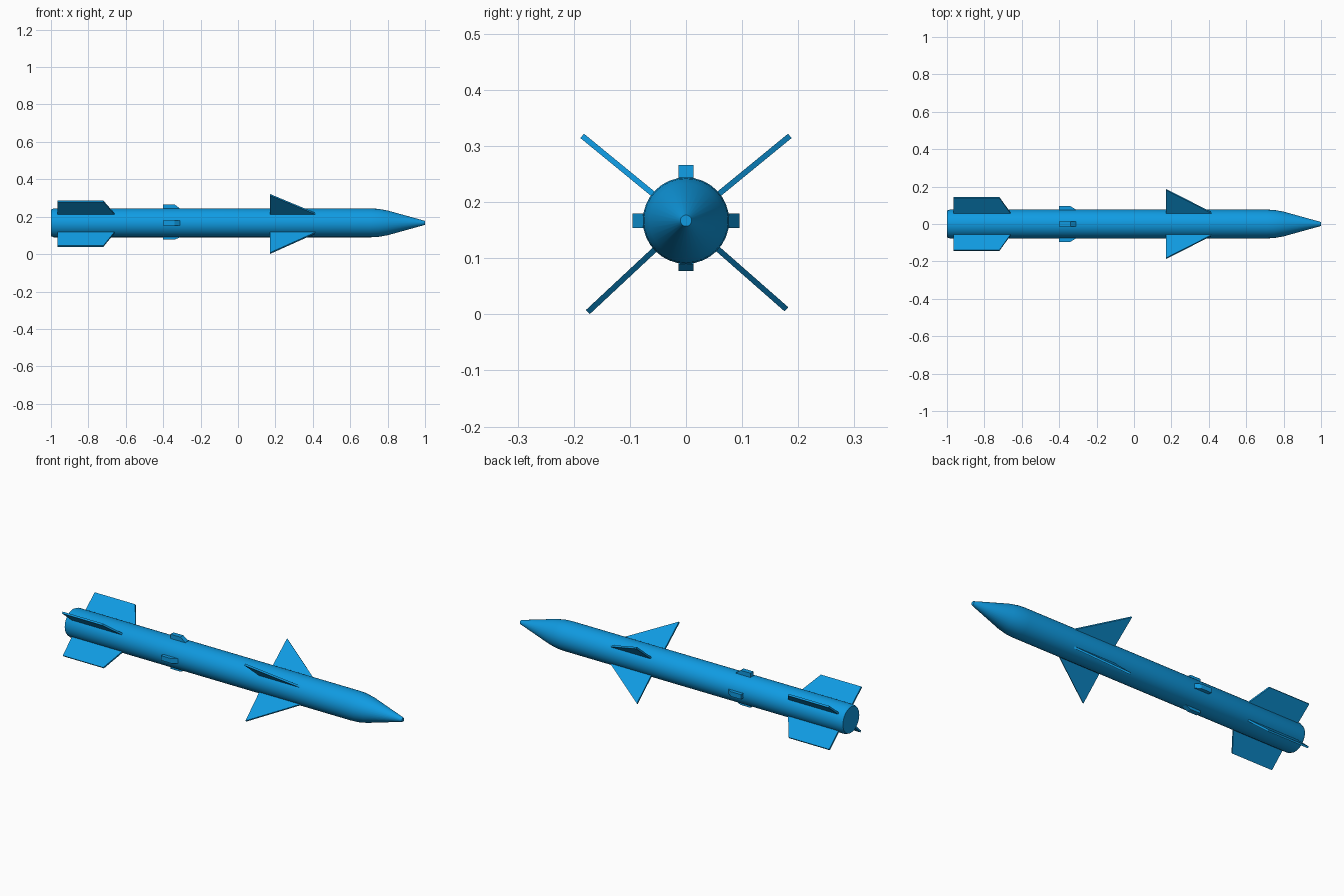
import bpy, bmesh, math
from mathutils import Vector

cube = bpy.data.objects.get("Cube")
if cube:
    bpy.data.objects.remove(cube)

AXIS_Z = 0.167
RADIUS = 0.077

# Single body paint
blue = bpy.data.materials.new("blue paint")
blue.use_nodes = True
colour = (0.005, 0.328, 0.76, 1)
blue.diffuse_color = colour
blue.node_tree.nodes["Principled BSDF"].inputs["Base Color"].default_value = colour


def make_object(name, bm):
    bmesh.ops.recalc_face_normals(bm, faces=bm.faces)
    mesh = bpy.data.meshes.new(name)
    bm.to_mesh(mesh)
    bm.free()
    mesh.materials.append(blue)
    obj = bpy.data.objects.new(name, mesh)
    bpy.context.collection.objects.link(obj)
    return obj


def plate(name, outline, origin, outward, thickness):
    """Extrude an outline of (x, distance outward) points into a flat slab."""
    side = Vector((1, 0, 0)).cross(outward) * thickness
    bm = bmesh.new()
    verts = [bm.verts.new(origin + Vector((x, 0, 0)) + outward * d - side / 2)
             for x, d in outline]
    face = bm.faces.new(verts)
    new = bmesh.ops.extrude_face_region(bm, geom=[face])["geom"]
    moved = [v for v in new if isinstance(v, bmesh.types.BMVert)]
    bmesh.ops.translate(bm, verts=moved, vec=side)
    return make_object(name, bm)


# Body: lathed profile along x
profile = [(-1, 0), (-1, 0.071), (-0.985, RADIUS), (0.71, RADIUS), (0.75, 0.075),
           (0.80, 0.066), (0.995, 0.012), (1, 0.010), (1, 0)]
bm = bmesh.new()
points = [bm.verts.new((x, 0, AXIS_Z + r)) for x, r in profile]
edges = [bm.edges.new(pair) for pair in zip(points, points[1:])]
bmesh.ops.spin(bm, geom=points + edges, cent=(0, 0, AXIS_Z), axis=(1, 0, 0),
               angle=math.tau, steps=32, use_duplicate=False)
bmesh.ops.remove_doubles(bm, verts=bm.verts, dist=0.0001)
body = make_object("body", bm)
bpy.context.view_layer.objects.active = body
body.select_set(True)
bpy.ops.object.shade_smooth_by_angle(angle=math.radians(35))
body.select_set(False)

# Wings and tail fins: root and tip positions (y, z) of each diagonal
diagonals = {
    "upper_left": ((0.058, 0.214), (0.185, 0.318)),
    "upper_right": ((-0.058, 0.214), (-0.185, 0.318)),
    "lower_left": ((0.056, 0.117), (0.179, 0.009)),
    "lower_right": ((-0.055, 0.116), (-0.175, 0.004)),
}
for place, (root, tip) in diagonals.items():
    origin = Vector((0, *root))
    span = (Vector((0, *tip)) - origin).length
    outward = (Vector((0, *tip)) - origin).normalized()
    plate("wing_" + place, [(0.17, -0.01), (0.42, -0.01), (0.42, 0), (0.17, span)],
          origin, outward, 0.010)
    plate("tail_fin_" + place,
          [(-0.965, -0.01), (-0.66, -0.01), (-0.66, 0),
           (-0.72, span * 0.66), (-0.965, span * 0.66)],
          origin, outward, 0.010)

# Lugs around the middle, sloped at the forward end
lugs = {
    "top": ((0, 0, 1), 0.099),
    "bottom": ((0, 0, -1), 0.090),
    "left": ((0, 1, 0), 0.095),
    "right": ((0, -1, 0), 0.095),
}
for place, (outward, height) in lugs.items():
    plate("lug_" + place, [(-0.40, 0.06), (-0.31, 0.06), (-0.31, RADIUS),
                           (-0.34, height), (-0.40, height)],
          Vector((0, 0, AXIS_Z)), Vector(outward), 0.026)
